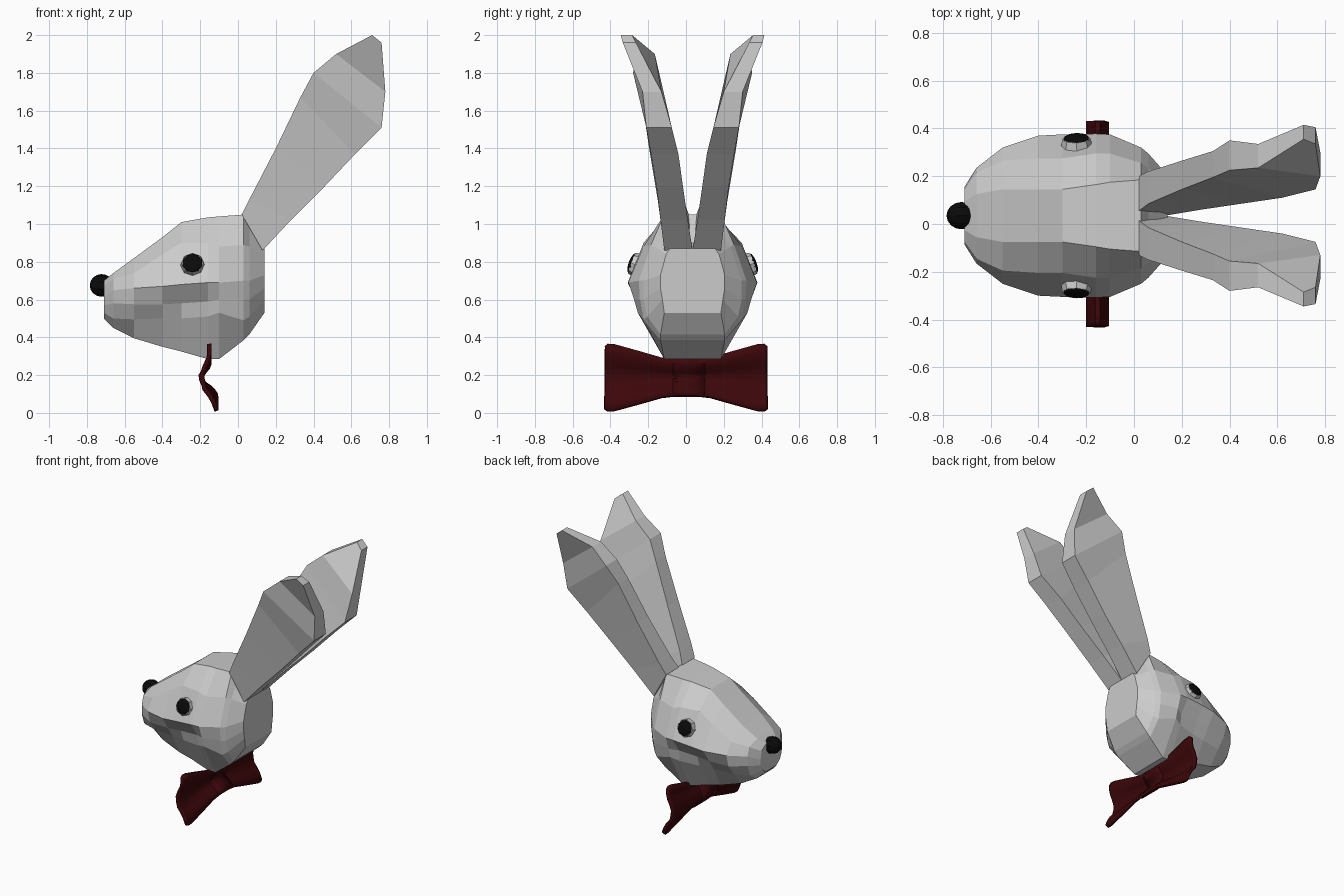
import bpy, bmesh, math
from mathutils import Vector, Matrix

if "Cube" in bpy.data.objects:
    bpy.data.objects.remove(bpy.data.objects["Cube"])

CY = 0.035  # symmetry plane of the head


def mat(name, rgb):
    m = bpy.data.materials.new(name)
    m.diffuse_color = (*rgb, 1)
    m.use_nodes = True
    m.node_tree.nodes["Principled BSDF"].inputs["Base Color"].default_value = m.diffuse_color
    return m


black = mat("black", (0.003, 0.003, 0.003))
red = mat("dark_red", (0.045, 0.002, 0.003))


def finish(bm, name, material=None):
    bmesh.ops.recalc_face_normals(bm, faces=bm.faces)
    me = bpy.data.meshes.new(name)
    bm.to_mesh(me)
    bm.free()
    ob = bpy.data.objects.new(name, me)
    bpy.context.collection.objects.link(ob)
    if material:
        me.materials.append(material)
    return ob


def loft(name, rings, closed=True, material=None):
    bm = bmesh.new()
    vs = [[bm.verts.new(p) for p in r] for r in rings]
    n = len(vs[0])
    for a, b in zip(vs, vs[1:]):
        for i in range(n if closed else n - 1):
            j = (i + 1) % n
            bm.faces.new((a[i], a[j], b[j], b[i]))
    if closed:
        bm.faces.new(vs[0])
        bm.faces.new(vs[-1])
    return finish(bm, name, material)


def ball(name, loc, scale, seg, rings, direction=(0, 0, 1), material=None):
    bm = bmesh.new()
    bmesh.ops.create_uvsphere(bm, u_segments=seg, v_segments=rings, radius=1)
    rot = Vector(direction).to_track_quat('Z', 'Y').to_matrix().to_4x4()
    bm.transform(Matrix.Translation(loc) @ rot @ Matrix.Diagonal((*scale, 1)))
    return finish(bm, name, material)


# Head: half sections from muzzle to back
# x, then (half width, z) for crown, brow, cheek, mouth, jaw, chin
sections = [
    (-0.71, .06, .70, .11, .67, .12, .61, .12, .57, .10, .53, .06, .50),
    (-0.66, .09, .74, .18, .71, .20, .65, .20, .58, .17, .50, .09, .45),
    (-0.55, .11, .82, .23, .74, .285, .66, .265, .575, .20, .495, .12, .395),
    (-0.40, .11, .93, .24, .84, .335, .67, .27, .575, .22, .50, .14, .35),
    (-0.30, .11, 1.01, .24, .90, .34, .68, .265, .58, .235, .50, .14, .325),
    (-0.16, .13, 1.035, .26, .90, .343, .69, .275, .59, .265, .51, .15, .285),
    (-0.10, .14, 1.04, .26, .88, .34, .69, .31, .60, .29, .53, .15, .285),
    (0.03, .15, 1.05, .22, .89, .285, .70, .28, .60, .26, .49, .17, .385),
    (0.06, .12, 1.00, .20, .88, .26, .70, .26, .60, .24, .51, .17, .415),
    (0.14, .10, .90, .14, .84, .17, .73, .17, .66, .16, .60, .15, .53),
]
rings = []
for x, *v in sections:
    half = list(zip(v[::2], v[1::2]))
    rings.append([(x, CY + w, z) for w, z in half]
                 + [(x, CY - w, z) for w, z in reversed(half)])
loft("head", rings)

# Ears: front edge x, z, back edge x, z, then offsets of
# front inner, front outer, back outer, back inner
ear = [
    (.02, 1.05, .13, .86, .02, .165, .15, .0),
    (.06, 1.13, .28, 1.02, .05, .185, .17, .025),
    (.20, 1.40, .45, 1.19, .11, .23, .19, .05),
    (.33, 1.67, .62, 1.37, .16, .27, .22, .075),
    (.40, 1.80, .76, 1.51, .19, .315, .245, .11),
    (.52, 1.90, .78, 1.70, .20, .30, .265, .165),
    (.71, 2.00, .76, 1.96, .32, .38, .37, .30),
]
for side, s in (("left", 1), ("right", -1)):
    loft("ear_" + side, [
        [(fx, CY + s * fi, fz), (fx, CY + s * fo, fz),
         (bx, CY + s * bo, bz), (bx, CY + s * bi, bz)]
        for fx, fz, bx, bz, fi, fo, bo, bi in ear])
    # Eyes: tapered grey rim with a flattened black pupil
    d = Vector((-.03, s * .9, .33)).normalized()
    c = Vector((-.24, CY + s * .288, .78))
    q = d.to_track_quat('Z', 'Y').to_matrix().to_4x4()
    bm = bmesh.new()
    bmesh.ops.create_cone(bm, cap_ends=True, segments=8, radius1=.075,
                          radius2=.058, depth=.075)
    bm.transform(Matrix.Translation(c) @ q)
    finish(bm, "eye_rim_" + side)
    ball("eye_" + side, c + d * .035, (.056, .056, .018), 10, 6, d, black)

# Nose
ball("nose", (-.722, CY, .675), (.06, .06, .063), 10, 8, (1, 0, 0), black)

# Bow tie: wavy sheet pinched in the middle
wave = [(-.152, 1), (-.151, .75), (-.158, .55), (-.175, .35), (-.19, .1),
        (-.188, -.1), (-.178, -.35), (-.15, -.55), (-.13, -.75), (-.114, -1)]
spans = [(.43, .165), (.415, .178), (.38, .176), (.25, .14), (.13, .105), (.05, .095)]
spans = [(-y, h) for y, h in spans] + spans[::-1]
bow = loft("bow_tie", [[(x, y, .188 + h * t) for x, t in wave] for y, h in spans],
           False, red)
sol = bow.modifiers.new("thickness", 'SOLIDIFY')
sol.thickness, sol.offset = .022, 0

# Bow knot: band following the pinch
knot = loft("bow_knot", [[(x - .004, y, .188 + .096 * t) for x, t in wave]
                         for y in (-.07, .015, .1)], False, red)
sol = knot.modifiers.new("thickness", 'SOLIDIFY')
sol.thickness, sol.offset = .03, 0

bpy.ops.object.select_all(action='DESELECT')
for ob in (bow, knot):
    ob.select_set(True)
bpy.context.view_layer.objects.active = bow
bpy.ops.object.shade_smooth_by_angle(angle=math.radians(40))
